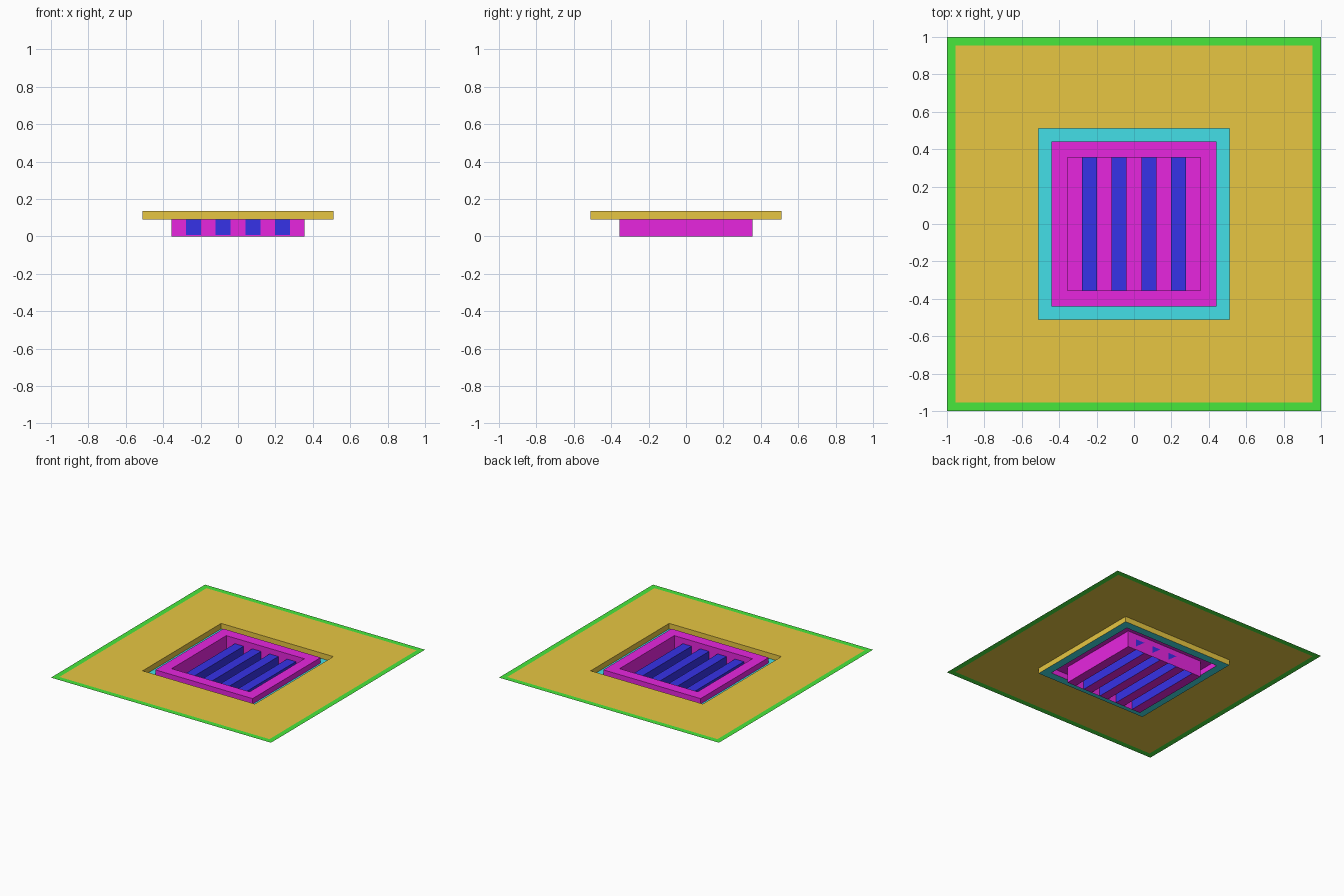
import bpy
import bmesh

cube = bpy.data.objects.get("Cube")
if cube:
    bpy.data.objects.remove(cube, do_unlink=True)


def linear(v):
    v /= 255
    return v / 12.92 if v <= 0.04045 else ((v + 0.055) / 1.055) ** 2.4


def material(name, *rgb):
    colour = (*[linear(v) for v in rgb], 1)
    mat = bpy.data.materials.new(name)
    mat.use_nodes = True
    mat.diffuse_color = colour
    mat.node_tree.nodes["Principled BSDF"].inputs["Base Color"].default_value = colour
    return mat


green = material("green", 72, 231, 60)
sand = material("sand", 231, 198, 66)
cyan = material("cyan", 68, 226, 234)
magenta = material("magenta", 231, 38, 223)
blue = material("blue", 54, 50, 231)


def finish(name, bm, *mats):
    mesh = bpy.data.meshes.new(name)
    bm.to_mesh(mesh)
    bm.free()
    for mat in mats:
        mesh.materials.append(mat)
    obj = bpy.data.objects.new(name, mesh)
    bpy.context.collection.objects.link(obj)


def square_shell(name, profile, mat):
    """Sweep (half width, height) pairs round a square, outside to inside."""
    bm = bmesh.new()
    rings = [[bm.verts.new((sx * h, sy * h, z))
              for sx, sy in ((-1, -1), (1, -1), (1, 1), (-1, 1))]
             for h, z in profile]
    for outer, inner in zip(rings, rings[1:]):
        for i in range(4):
            j = (i + 1) % 4
            bm.faces.new((outer[i], outer[j], inner[j], inner[i]))
    finish(name, bm, mat)


TOP, LEDGE = 0.135, 0.09
HOLE, RIM, PIT = 0.51, 0.442, 0.355
BARS = (-0.237, -0.079, 0.079, 0.237)
BAR_HALF = 0.04

# Nested square surfaces, from the border inwards
square_shell("border", [(1, TOP), (0.955, TOP)], green)
square_shell("ground_sheet", [(0.955, TOP), (HOLE, TOP), (HOLE, LEDGE)], sand)
square_shell("ledge", [(HOLE, LEDGE), (RIM, LEDGE)], cyan)
square_shell("rim_and_pit_walls", [(RIM, LEDGE), (RIM, TOP), (PIT, TOP), (PIT, 0)], magenta)

# Ridged pit floor: raised bars, hollow underneath
path = [(-PIT, 0)]
for x in BARS:
    path += [(x - BAR_HALF, 0), (x - BAR_HALF, LEDGE), (x + BAR_HALF, LEDGE), (x + BAR_HALF, 0)]
path.append((PIT, 0))
bm = bmesh.new()
front, back = [[bm.verts.new((x, y, z)) for x, z in path] for y in (-PIT, PIT)]
for i in range(len(path) - 1):
    face = bm.faces.new((front[i], front[i + 1], back[i + 1], back[i]))
    face.material_index = 0 if path[i][1] == path[i + 1][1] == 0 else 1
finish("pit_floor_with_bars", bm, magenta, blue)

# Bar ends: full on the front of the pit, upper corners on the back
bm = bmesh.new()
y = PIT + 0.001
for x in BARS:
    a, b = x - BAR_HALF, x + BAR_HALF
    bm.faces.new([bm.verts.new(p) for p in
                  ((a, -y, 0.008), (b, -y, 0.008), (b, -y, LEDGE), (a, -y, LEDGE))])
    if x > BARS[0]:
        bm.faces.new([bm.verts.new(p) for p in
                      ((b, y, 0.03), (a, y, LEDGE), (b, y, LEDGE))])
finish("bar_ends", bm, blue)
